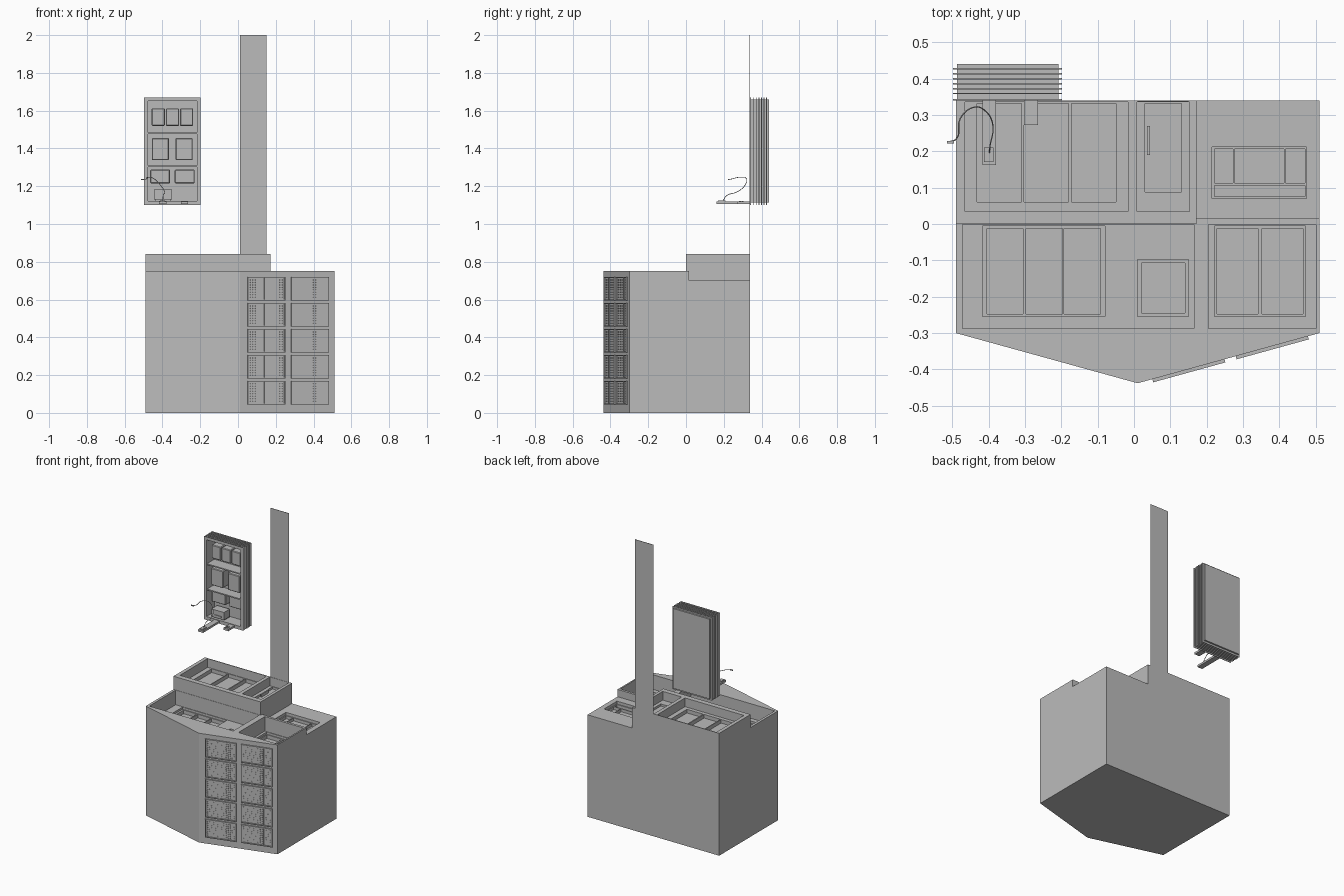
import bpy, bmesh, math
from mathutils import Matrix, Vector

if "Cube" in bpy.data.objects:
    bpy.data.objects.remove(bpy.data.objects["Cube"])

grey = bpy.data.materials.new("plain grey")
grey.use_nodes = True
grey.diffuse_color = (0.5, 0.5, 0.5, 1)
grey.node_tree.nodes["Principled BSDF"].inputs["Base Color"].default_value = (0.5, 0.5, 0.5, 1)


def finish(name, bm):
    mesh = bpy.data.meshes.new(name)
    bmesh.ops.recalc_face_normals(bm, faces=bm.faces)
    bm.to_mesh(mesh)
    bm.free()
    mesh.materials.append(grey)
    ob = bpy.data.objects.new(name, mesh)
    bpy.context.collection.objects.link(ob)
    return ob


def boxes(name, specs):
    """One object from boxes given as (x0, x1, y0, y1, z0, z1)."""
    bm = bmesh.new()
    for x0, x1, y0, y1, z0, z1 in specs:
        centre = Vector((x0 + x1, y0 + y1, z0 + z1)) / 2
        size = Matrix.Diagonal((x1 - x0, y1 - y0, z1 - z0, 1))
        bmesh.ops.create_cube(bm, size=1, matrix=Matrix.Translation(centre) @ size)
    return finish(name, bm)


def frame(x0, x1, y0, y1, z0, z1, t):
    """Four bars around an opening that faces the front."""
    return [(x0, x0 + t, y0, y1, z0, z1), (x1 - t, x1, y0, y1, z0, z1),
            (x0 + t, x1 - t, y0, y1, z0, z0 + t), (x0 + t, x1 - t, y0, y1, z1 - t, z1)]


def cut(target, specs):
    cutter = boxes("cutter", specs)
    cutter.hide_render = True
    mod = target.modifiers.new("cut", "BOOLEAN")
    mod.operation, mod.solver, mod.object = "DIFFERENCE", "EXACT", cutter
    bpy.context.view_layer.update()
    graph = bpy.context.evaluated_depsgraph_get()
    mesh = bpy.data.meshes.new_from_object(target.evaluated_get(graph))
    target.modifiers.clear()
    target.data = mesh
    bpy.data.objects.remove(cutter)


# Counter body: five-sided prism with a pointed front
bm = bmesh.new()
outline = [(-.49, .34), (-.49, -.30), (.01, -.438), (.51, -.30), (.51, .34)]
base = bm.faces.new([bm.verts.new((x, y, 0)) for x, y in outline])
top = bmesh.ops.extrude_face_region(bm, geom=[base])["geom"]
bmesh.ops.translate(bm, vec=(0, 0, .84), verts=[v for v in top if isinstance(v, bmesh.types.BMVert)])
body = finish("counter_body", bm)

# Stepped top: low front, lower rear corner
cut(body, [(-1, 1, -1, 0, .75, 1)])
cut(body, [(.172, 1, -.1, 1, .75, 1)])
cut(body, [(.172, 1, .015, 1, .70, 1)])

# Open trays, then display bins in their floors
cut(body, [(-.472, .165, -.288, -.002, .65, 1), (.205, .50, -.288, -.002, .65, .9),
           (-.465, -.017, .035, .335, .78, 1), (.008, .152, .035, .335, .78, 1),
           (.215, .475, .07, .212, .68, .9)])
bins = [(-.417, -.08, -.255, -.006, .635, .7), (.01, .15, -.255, -.097, .635, .7),
        (.222, .472, -.255, -.006, .635, .7), (.03, .13, .088, .331, .765, .8)]
bins += [(x, x + .123, .06, .331, .755, .8) for x in (-.432, -.309 + .006, -.172)]
bins += [(.222, .47, .076, .106, .66, .69)]
bins += [(a, b, .113, .206, .66, .69) for a, b in ((.222, .273), (.277, .413), (.417, .47))]
cut(body, bins)
cut(body, [(x, x + .1, -.247, -.012, .61, .64) for x in (-.405, -.297, -.192)]
    + [(x, x + .113, -.247, -.012, .61, .64) for x in (.228, .352)]
    + [(.02, .14, -.245, -.107, .61, .64)])
boxes("lid_handle", [(.036, .044, .19, .27, .76, .785)])

# Tall thin sign board at the back
boxes("tall_board", [(.01, .15, .337, .34, .70, 2)])

# Perforated panels on one front face, laid out along the slope
rims, plates, studs = [], [], []
for col, split in ((.042, .09), (.28, .145)):
    width = .206
    for row in range(5):
        z = .045 + row * .1375
        rims += frame(col, col + width, -.009, .004, z, z + .125, .006)
        rims.append((col + split, col + split + .005, -.008, .004, z + .006, z + .119))
        plates.append((col + .006, col + width - .006, -.003, .004, z + .006, z + .119))
        for i in range(14):
            for j in range(8):
                x, h = col + .014 + i * .0135, z + .015 + j * .0131
                if abs(x - col - split) > .008:
                    studs.append((x, x + .004, -.005, 0, h, h + .004))
for name, specs in (("panel_rims", rims), ("panel_plates", plates), ("panel_studs", studs)):
    ob = boxes(name, specs)
    ob.location = (.01, -.438, 0)
    ob.rotation_euler.z = math.atan2(.138, .5)

# Wall cabinet shell with ribs round its sides
boxes("cabinet_shell", frame(-.487, -.208, .34, .436, 1.113, 1.66, .01)
      + [(-.487, -.208, .425, .44, 1.113, 1.66)])
boxes("cabinet_front_frame", frame(-.498, -.198, .34, .344, 1.10, 1.67, .02))
ribs = []
for i in range(6):
    y = .357 + i * .0135
    ribs += frame(-.498, -.198, y, y + .004, 1.10, 1.67, .015)
boxes("cabinet_ribs", ribs)
boxes("cabinet_shelves", [(-.478, -.217, .345, .426, z, z + .008) for z in (1.302, 1.476)])

# Goods on the shelves
goods = [(x, x + .07, .365, .426, 1.52, 1.612) for x in (-.457, -.382, -.307)]
goods += [(x, x + .09, .36, .426, 1.338, 1.455) for x in (-.456, -.33)]
goods += [(x, x + .105, .38, .426, 1.215, 1.288) for x in (-.465, -.335)]
ob = boxes("shelf_boxes", goods)
bevel = ob.modifiers.new("edge", "BEVEL")
bevel.width, bevel.segments = .004, 1
boxes("cabinet_printer", [(-.445, -.35, .347, .41, 1.13, 1.182), (-.425, -.37, .343, .347, 1.14, 1.15),
                          (-.44, -.355, .36, .42, 1.122, 1.13)])

# Bracket arms with small fittings
boxes("bracket_arms", [(-.417, -.379, .162, .345, 1.105, 1.119), (-.302, -.264, .272, .345, 1.105, 1.119),
                       (-.412, -.386, .17, .21, 1.119, 1.125)]
      + [(-.293 + .011 * (i % 2), -.287 + .011 * (i % 2), y, y + .006, 1.119, 1.123)
         for i, y in enumerate((.28, .284, .295, .298))])

# Hanging cable
path = [(-.511, .225, 1.235), (-.488, .235, 1.237), (-.478, .29, 1.248), (-.445, .32, 1.24),
        (-.41, .312, 1.205), (-.388, .27, 1.17), (-.396, .215, 1.15), (-.398, .195, 1.122)]
curve = bpy.data.curves.new("cable", "CURVE")
curve.dimensions = "3D"
curve.bevel_depth, curve.bevel_resolution, curve.resolution_u = .0018, 1, 6
spline = curve.splines.new("BEZIER")
spline.bezier_points.add(len(path) - 1)
for point, co in zip(spline.bezier_points, path):
    point.co = co
    point.handle_left_type = point.handle_right_type = "AUTO"
curve.materials.append(grey)
bpy.context.collection.objects.link(bpy.data.objects.new("cable", curve))
boxes("cable_plug", [(-.514, -.495, .222, .229, 1.232, 1.238)])
